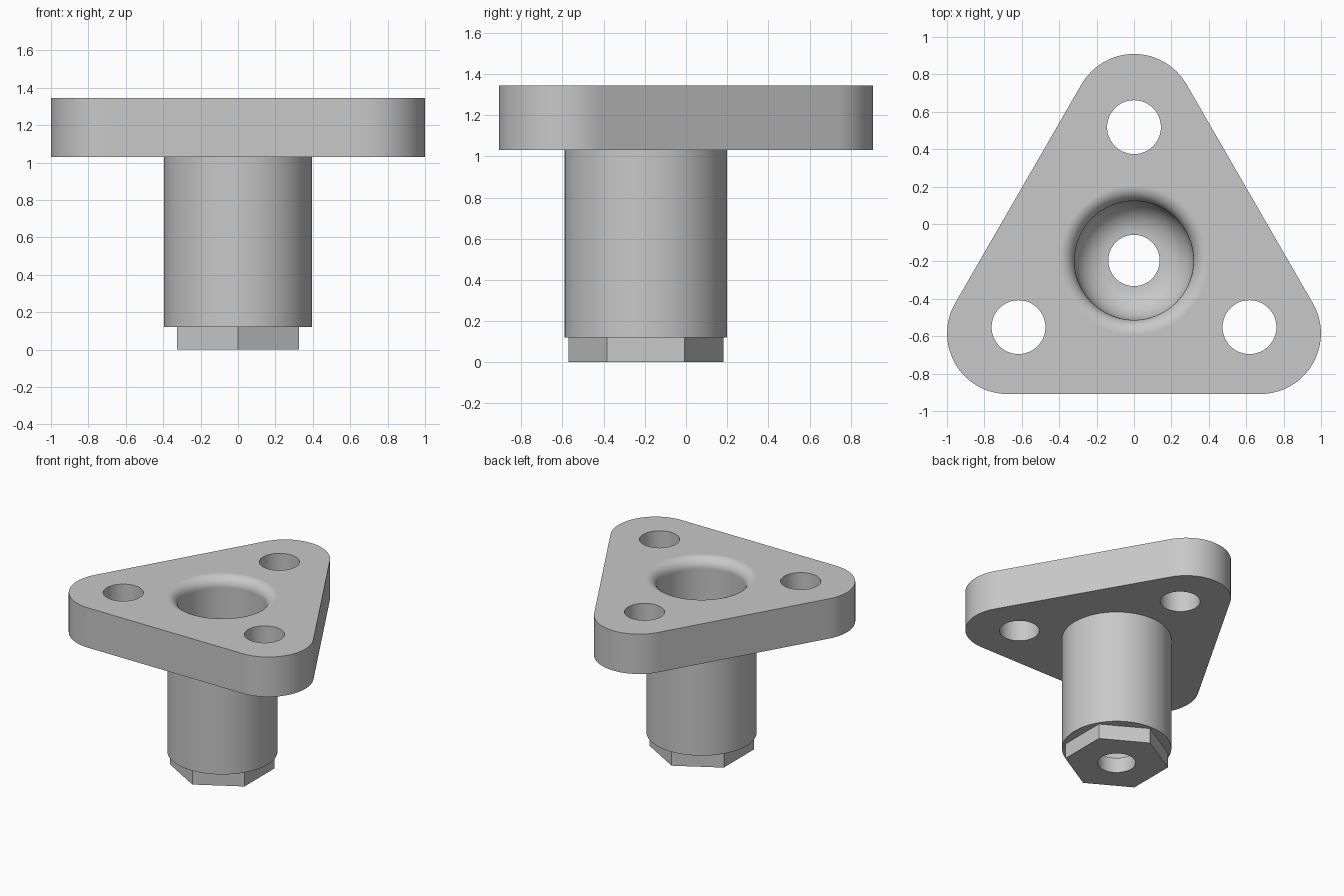
import bpy, bmesh, math
from mathutils import Vector

cube = bpy.data.objects.get("Cube")
if cube:
    bpy.data.objects.remove(cube, do_unlink=True)

AXIS_Y = -0.195          # the shaft axis sits forward of centre
TOP, UNDER, SHOULDER = 1.345, 1.03, 0.12

grey = bpy.data.materials.new("light grey")
grey.use_nodes = True
COLOUR = (0.58, 0.58, 0.58, 1)
grey.diffuse_color = COLOUR
grey.node_tree.nodes["Principled BSDF"].inputs["Base Color"].default_value = COLOUR


def finish(name, bm):
    bmesh.ops.recalc_face_normals(bm, faces=bm.faces)
    mesh = bpy.data.meshes.new(name)
    bm.to_mesh(mesh)
    bm.free()
    mesh.materials.append(grey)
    obj = bpy.data.objects.new(name, mesh)
    obj.location.y = AXIS_Y
    bpy.context.collection.objects.link(obj)
    return obj


def prism(name, outline, low, high):
    """Extrude a flat outline between two heights."""
    bm = bmesh.new()
    face = bm.faces.new([bm.verts.new((x, y, low)) for x, y in outline])
    new = bmesh.ops.extrude_face_region(bm, geom=[face])["geom"]
    bmesh.ops.translate(bm, vec=(0, 0, high - low),
                        verts=[v for v in new if isinstance(v, bmesh.types.BMVert)])
    return finish(name, bm)


def lathe(name, profile, steps):
    """Turn a (radius, height) profile around the shaft axis and cap it."""
    bm = bmesh.new()
    rings = []
    for r, z in profile:
        rings.append([bm.verts.new((x, y, z)) for x, y in circle(r, steps)])
    for a, b in zip(rings, rings[1:]):
        for i in range(steps):
            j = (i + 1) % steps
            bm.faces.new((a[i], a[j], b[j], b[i]))
    bm.faces.new(rings[0])
    bm.faces.new(rings[-1])
    return finish(name, bm)


def circle(r, steps, cx=0, cy=0, start=0.0):
    return [(cx + r * math.cos(start + math.tau * i / steps),
             cy + r * math.sin(start + math.tau * i / steps)) for i in range(steps)]


def combine(obj, tool, operation):
    mod = obj.modifiers.new(operation.title(), "BOOLEAN")
    mod.operation, mod.solver, mod.object = operation, "EXACT", tool
    bpy.context.view_layer.objects.active = obj
    bpy.ops.object.modifier_apply(modifier=mod.name)
    bpy.data.objects.remove(tool, do_unlink=True)


corners = [math.radians(a) for a in (90, 210, 330)]

# Triangular flange with rounded corners
outline = []
for a in corners:
    for i in range(25):
        t = a + math.radians(-60 + 120 * i / 24)
        outline.append((0.78 * math.cos(a) + 0.324 * math.cos(t),
                        0.78 * math.sin(a) + 0.324 * math.sin(t)))
body = prism("flanged_bushing", outline, UNDER, TOP)

# Round barrel and hexagonal foot, joined into one solid
combine(body, prism("barrel", circle(0.395, 96), SHOULDER, UNDER + 0.1), "UNION")
combine(body, prism("hex_foot", circle(0.376, 6, start=math.pi / 2), 0, SHOULDER + 0.08), "UNION")

# Stepped bore: narrow outlet, rounded floor, wide bore, flared rim
quarter = [math.radians(90 * i / 12) for i in range(13)]
bore = [(0.137, -0.1)]
bore += [(0.137 + 0.181 * math.sin(t), 0.30 - 0.18 * math.cos(t)) for t in quarter]
bore += [(0.398 - 0.08 * math.cos(t), TOP - 0.08 + 0.08 * math.sin(t)) for t in quarter]
bore += [(0.398, TOP + 0.1)]
combine(body, lathe("bore_cutter", bore, 96), "DIFFERENCE")

# Three bolt holes
for a in corners:
    hole = circle(0.144, 48, 0.713 * math.cos(a), 0.713 * math.sin(a))
    combine(body, prism("bolt_hole_cutter", hole, UNDER - 0.1, TOP + 0.1), "DIFFERENCE")

# Smooth round walls, crisp edges, level flat faces
bpy.ops.object.select_all(action="DESELECT")
body.select_set(True)
bpy.context.view_layer.objects.active = body
bpy.ops.object.shade_smooth_by_angle(angle=math.radians(30))
weighted = body.modifiers.new("Weighted Normal", "WEIGHTED_NORMAL")
weighted.keep_sharp = True
